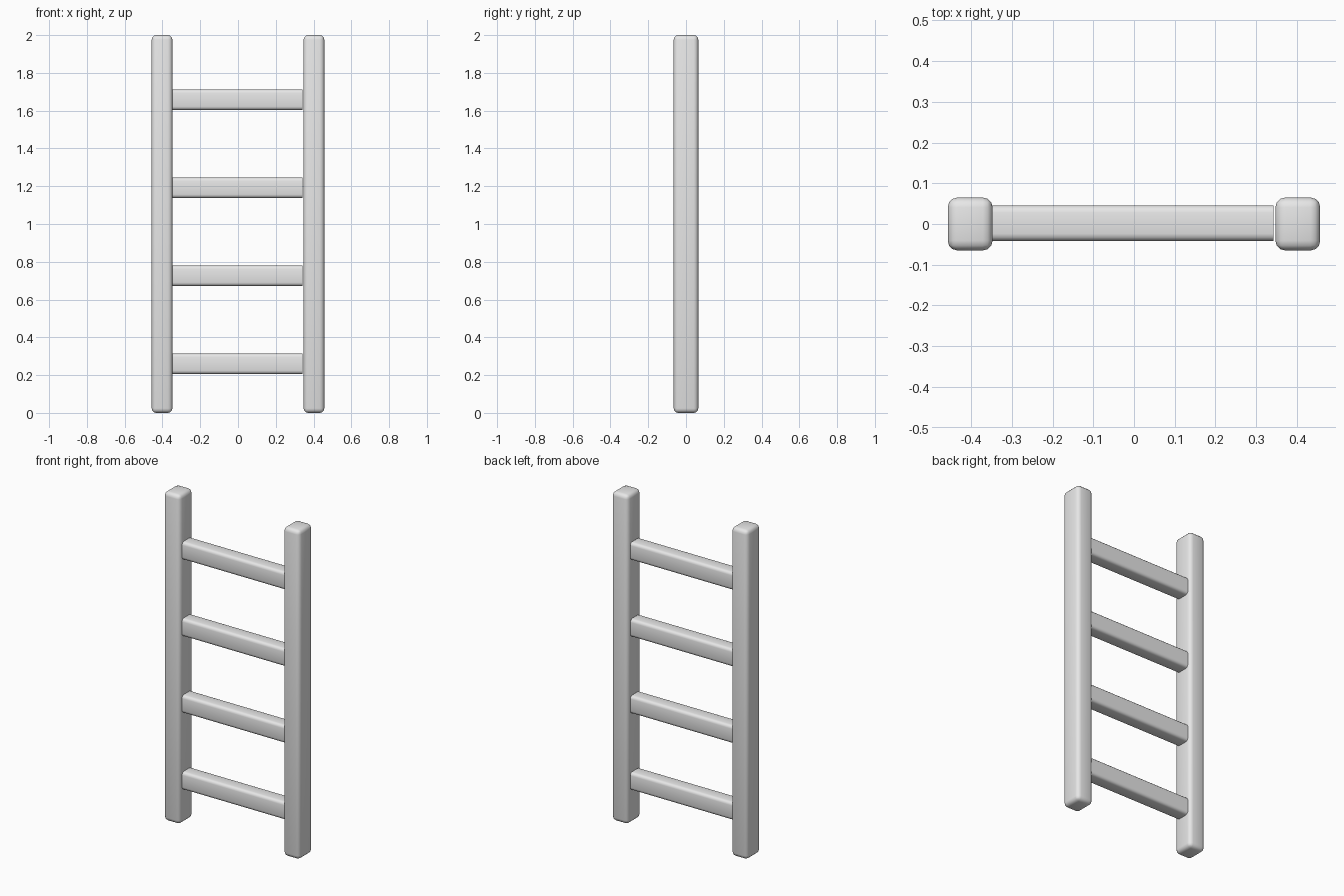
import bpy
import bmesh
import math
from mathutils import Vector

old = bpy.data.objects.get("Cube")
if old:
    bpy.data.objects.remove(old, do_unlink=True)

grey = bpy.data.materials.new("light_grey")
grey.use_nodes = True
grey.diffuse_color = (0.8, 0.8, 0.8, 1)
grey.node_tree.nodes["Principled BSDF"].inputs["Base Color"].default_value = (0.8, 0.8, 0.8, 1)


def rounded_bar(name, low, high, radius, only_along_x=False):
    """Box between two corners with rounded edges."""
    low, high = Vector(low), Vector(high)
    bm = bmesh.new()
    bmesh.ops.create_cube(bm, size=1)
    bmesh.ops.scale(bm, vec=high - low, verts=bm.verts)
    bmesh.ops.translate(bm, vec=(low + high) / 2, verts=bm.verts)
    edges = [e for e in bm.edges
             if not only_along_x or abs(e.verts[0].co.x - e.verts[1].co.x) > radius]
    bmesh.ops.bevel(bm, geom=edges, offset=radius, segments=3, profile=0.5, affect='EDGES')
    mesh = bpy.data.meshes.new(name)
    bm.to_mesh(mesh)
    bm.free()
    mesh.materials.append(grey)
    obj = bpy.data.objects.new(name, mesh)
    bpy.context.collection.objects.link(obj)
    bpy.ops.object.select_all(action='DESELECT')
    obj.select_set(True)
    bpy.context.view_layer.objects.active = obj
    bpy.ops.object.shade_smooth_by_angle(angle=math.radians(40))
    return obj


# Upright rails
for side, x in (("left", 0.402), ("right", -0.402)):
    rounded_bar(side + "_rail", (x - 0.055, -0.065, 0), (x + 0.055, 0.065, 2), 0.024)

# Rungs, square ended
for i in range(4):
    z = 0.26 + i * 0.466
    rounded_bar(f"rung_{i + 1}", (-0.352, -0.042, z - 0.054), (0.342, 0.046, z + 0.054),
                0.018, only_along_x=True)
